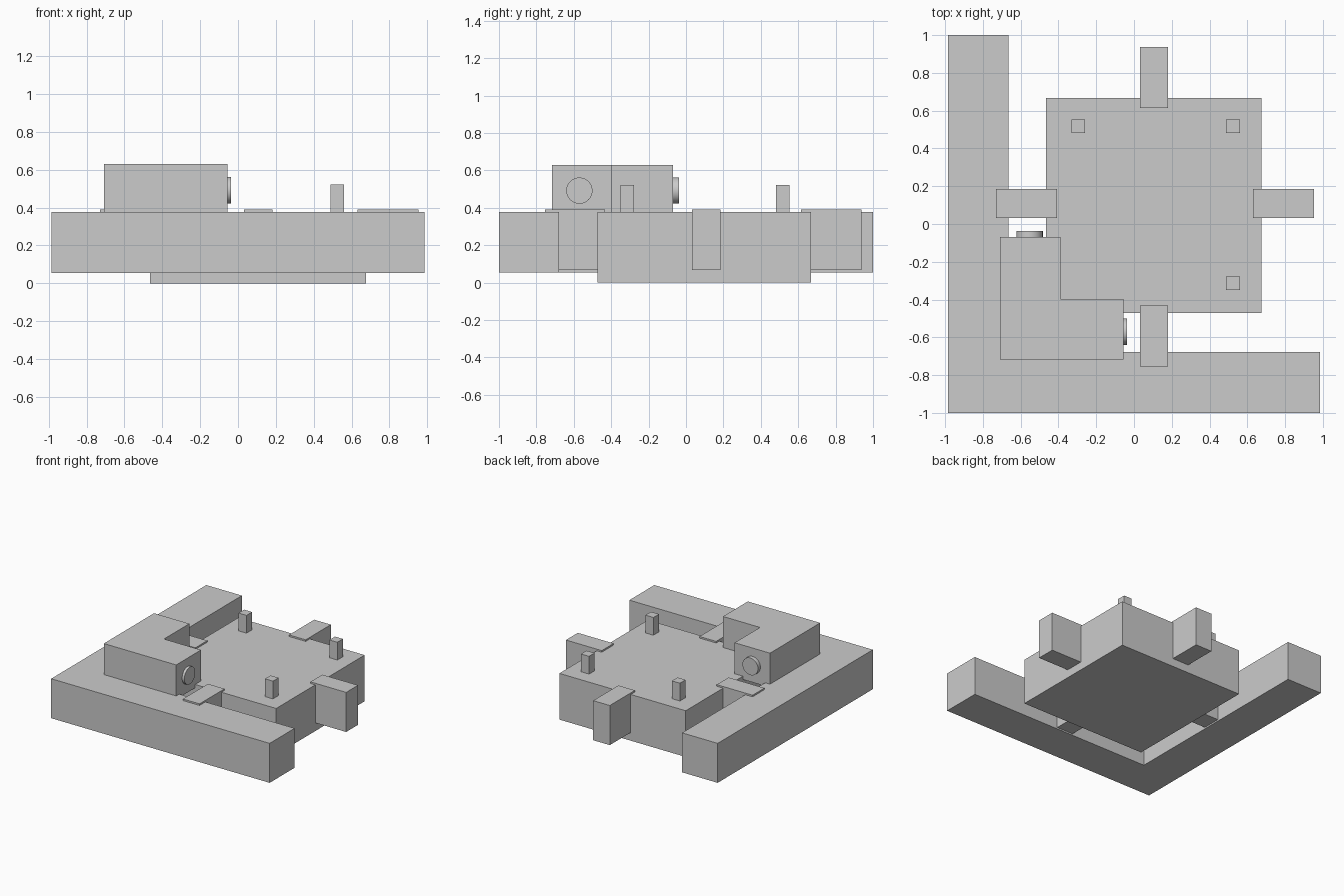
import bpy, math
from mathutils import Vector

if "Cube" in bpy.data.objects:
    bpy.data.objects.remove(bpy.data.objects["Cube"])


def prism(name, outline, z0, z1):
    """Extrude a flat outline between two heights."""
    n = len(outline)
    verts = [(x, y, z) for z in (z0, z1) for x, y in outline]
    faces = [tuple(reversed(range(n))), tuple(range(n, 2 * n))]
    faces += [(i, (i + 1) % n, n + (i + 1) % n, n + i) for i in range(n)]
    mesh = bpy.data.meshes.new(name)
    mesh.from_pydata(verts, [], faces)
    obj = bpy.data.objects.new(name, mesh)
    bpy.context.collection.objects.link(obj)
    return obj


def box(name, x0, x1, y0, y1, z0, z1):
    return prism(name, [(x0, y0), (x1, y0), (x1, y1), (x0, y1)], z0, z1)


def ell(name, x0, x1, y0, y1, xi, yi, z0, z1):
    """L-shaped prism with its inner corner at (xi, yi)."""
    return prism(name, [(x0, y0), (x1, y0), (x1, yi), (xi, yi), (xi, y1), (x0, y1)], z0, z1)


def disc(name, start, end, radius):
    a, b = Vector(start), Vector(end)
    bpy.ops.mesh.primitive_cylinder_add(vertices=48, radius=radius, depth=(b - a).length,
                                        location=(a + b) / 2,
                                        rotation=(b - a).to_track_quat('Z', 'Y').to_euler())
    bpy.context.object.name = name
    bpy.ops.object.shade_smooth_by_angle(angle=math.radians(40))


# Main slab and the L-shaped outer wall
box("base_slab", -0.465, 0.675, -0.472, 0.668, 0.0, 0.377)
ell("outer_wall", -0.986, 0.986, -1.0, 1.0, -0.665, -0.678, 0.055, 0.377)

# Raised corner block with a round button on each end
ell("corner_block", -0.709, -0.056, -0.717, -0.07, -0.39, -0.397, 0.35, 0.63)
disc("button_right", (-0.08, -0.57, 0.492), (-0.036, -0.57, 0.492), 0.07)
disc("button_back", (-0.553, -0.09, 0.492), (-0.553, -0.038, 0.492), 0.07)

# Connecting blocks on the four sides
box("side_block_left", -0.73, -0.407, 0.032, 0.185, 0.067, 0.39)
box("side_block_right", 0.631, 0.954, 0.032, 0.185, 0.067, 0.39)
box("side_block_front", 0.031, 0.181, -0.754, -0.432, 0.067, 0.39)
box("side_block_back", 0.031, 0.181, 0.614, 0.938, 0.067, 0.39)

# Upright posts at three corners
for i, (x, y) in enumerate([(-0.296, 0.517), (0.524, 0.517), (0.524, -0.313)]):
    box(f"post_{i + 1}", x - 0.036, x + 0.036, y - 0.036, y + 0.036, 0.35, 0.522)
